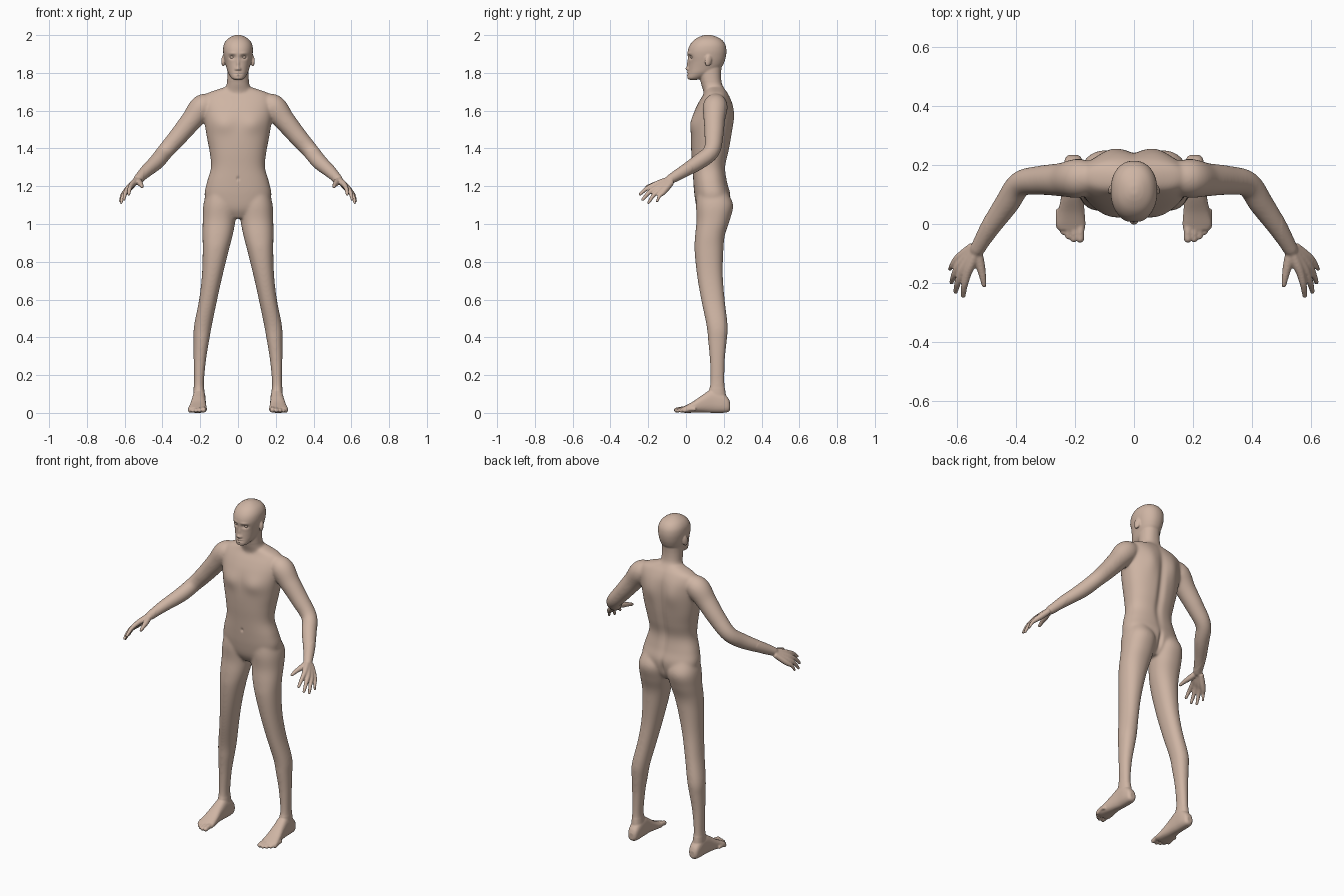
import bpy, bmesh, math
from mathutils import Vector, Matrix

bm = bmesh.new()


def spline(keys, n=6):
    """Catmull-Rom interpolation of equal-length tuples."""
    k = [Vector(p) for p in keys]
    k = [k[0] * 2 - k[1]] + k + [k[-1] * 2 - k[-2]]
    out = []
    for i in range(1, len(k) - 2):
        a, b, c, d = k[i - 1:i + 3]
        for j in range(n):
            t = j / n
            out.append((b * 2 + (c - a) * t + (a * 2 - b * 5 + c * 4 - d) * t * t
                        + (b * 3 - a - c * 3 + d) * t ** 3) * 0.5)
    return out + [k[-2]]


def skin_rings(rings):
    vs = [[bm.verts.new(p) for p in r] for r in rings]
    n = len(vs[0])
    for a, b in zip(vs, vs[1:]):
        for i in range(n):
            bm.faces.new((a[i], a[(i + 1) % n], b[(i + 1) % n], b[i]))
    bm.faces.new(vs[0][::-1])
    bm.faces.new(vs[-1])


def loft(keys, axis='z', power=2.2, n=32):
    """Keys: position on axis, centre x, low, high, half width."""
    rings = []
    for t, cx, lo, hi, hw in spline(keys):
        ring = []
        for i in range(n):
            c, s = math.cos(math.tau * i / n), math.sin(math.tau * i / n)
            x = cx + hw * math.copysign(abs(c) ** (2 / power), c)
            h = (lo + hi) / 2 + (hi - lo) / 2 * math.copysign(abs(s) ** (2 / power), s)
            ring.append((x, h, t) if axis == 'z' else (x, t, h))
        rings.append(ring)
    skin_rings(rings)


def tube(keys, n=16):
    """Round limb through x, y, z, radius with a rounded tip."""
    pts = [(Vector(p[:3]), p[3]) for p in spline(keys)]
    d = (pts[-1][0] - pts[-2][0]).normalized()
    p, r = pts[-1]
    pts += [(p + d * r * a, r * b) for a, b in ((.5, .87), (.87, .5), (.99, .12))]
    rings = []
    for i, (p, r) in enumerate(pts):
        t = pts[min(i + 1, len(pts) - 1)][0] - pts[max(i - 1, 0)][0]
        u = t.cross(Vector((.3, .2, 1)) if abs(t.normalized().z) < .9 else Vector((0, 1, 0))).normalized()
        w = t.cross(u).normalized()
        rings.append([p + (u * math.cos(math.tau * j / n) + w * math.sin(math.tau * j / n)) * r
                      for j in range(n)])
    skin_rings(rings)


# leg
loft([(1.17, .09, .06, .22, .075), (1.10, .095, .053, .25, .089), (1.02, .10, .056, .232, .087),
      (.94, .108, .048, .206, .08), (.86, .118, .045, .198, .069), (.73, .136, .058, .195, .055),
      (.60, .158, .08, .205, .048), (.46, .186, .109, .221, .047), (.38, .194, .117, .216, .041),
      (.28, .202, .126, .206, .033), (.16, .207, .128, .204, .027), (.09, .206, .115, .212, .031),
      (.03, .206, .11, .215, .03)])

# foot and toes
loft([(.234, .205, .015, .055, .016), (.222, .205, .004, .08, .028), (.19, .205, 0, .11, .034),
      (.14, .206, 0, .125, .035), (.09, .209, .002, .097, .038), (.04, .212, .001, .062, .045),
      (0, .214, 0, .04, .05), (-.02, .212, .002, .03, .045)], 'y', 2.5)
for x, y, r in ((.182, -.05, .014), (.204, -.052, .011), (.223, -.042, .0105),
                (.24, -.027, .010), (.255, -.008, .010)):
    tube([(x, y + .06, .02, r), (x, y + .03, .02, r), (x, y, r + .001, r)], 12)

# arm
tube([(.12, .16, 1.635, .045), (.185, .155, 1.622, .066), (.245, .15, 1.55, .057),
      (.315, .148, 1.465, .05), (.385, .135, 1.385, .044), (.43, .07, 1.33, .042),
      (.485, -.01, 1.28, .034), (.53, -.085, 1.235, .025)], 24)

# hand
fingers = [((.563, -.165, 1.208), (.578, -.243, 1.158), .0105),
           ((.582, -.16, 1.190), (.604, -.229, 1.130), .0105),
           ((.594, -.145, 1.175), (.618, -.198, 1.113), .010),
           ((.600, -.122, 1.166), (.624, -.153, 1.120), .009)]
for i, (k, t, r) in enumerate(fingers):
    k, t = Vector(k), Vector(t)
    w = Vector((.532 + .004 * i, -.088 + .004 * i, 1.237 - .005 * i))
    m = k.lerp(t, .5) + Vector((.003, -.003, .005))
    tube([(*w, .016), (*w.lerp(k, .6), .017), (*k, .0145), (*m, r + .001), (*t, r - .002)], 12)
tube([(.53, -.092, 1.232, .017), (.520, -.14, 1.217, .016), (.512, -.178, 1.207, .012),
      (.507, -.207, 1.197, .009)], 12)

# ear
bmesh.ops.create_uvsphere(bm, u_segments=16, v_segments=10, radius=1, matrix=Matrix.Translation((.077, .118, 1.865))
                          @ Matrix.Rotation(.35, 4, 'Z') @ Matrix.Rotation(-.2, 4, 'X')
                          @ Matrix.Diagonal((.010, .019, .032, 1)))

# mirror the paired parts
dup = bmesh.ops.duplicate(bm, geom=bm.verts[:] + bm.edges[:] + bm.faces[:])['geom']
bmesh.ops.scale(bm, vec=(-1, 1, 1), verts=[g for g in dup if isinstance(g, bmesh.types.BMVert)])

# torso
loft([(z, 0, f, b, w) for z, f, b, w in (
    (1.03, .085, .19, .05), (1.08, .058, .222, .15), (1.15, .045, .236, .177), (1.22, .039, .219, .165),
    (1.30, .034, .209, .143), (1.38, .028, .226, .15), (1.46, .026, .240, .165), (1.54, .031, .246, .178),
    (1.60, .046, .245, .185), (1.65, .07, .238, .185), (1.69, .095, .222, .165), (1.715, .105, .205, .10),
    (1.73, .115, .195, .05))], power=2.35, n=48)

# neck
loft([(z, 0, f, b, w) for z, f, b, w in (
    (1.64, .10, .225, .09), (1.70, .092, .214, .075), (1.74, .08, .192, .06), (1.79, .07, .186, .056),
    (1.85, .06, .19, .055))])

# head
loft([(z, 0, f, b, w) for z, f, b, w in (
    (1.763, .02, .055, .018), (1.772, .007, .09, .034), (1.80, .011, .15, .052), (1.83, .013, .188, .062),
    (1.86, .014, .204, .07), (1.89, .009, .212, .076), (1.92, .010, .214, .079), (1.95, .022, .208, .075),
    (1.975, .044, .19, .06), (1.992, .073, .16, .036), (2.001, .1, .13, .012))], n=48)

bmesh.ops.recalc_face_normals(bm, faces=bm.faces[:])
me = bpy.data.meshes.new("body")
bm.to_mesh(me)
bm.free()
body = bpy.data.objects.new("body", me)
bpy.context.collection.objects.link(body)
bpy.context.view_layer.objects.active = body
body.select_set(True)

# fuse all parts into one skin
mod = body.modifiers.new("fuse", 'REMESH')
mod.mode = 'VOXEL'
mod.voxel_size = .0045
bpy.ops.object.modifier_apply(modifier=mod.name)

# blend joints strongly on trunk and limbs, lightly on hands, feet and head
group = body.vertex_groups.new(name="trunk")
group.add([v.index for v in body.data.vertices
           if .13 < v.co.z < 1.755 and abs(v.co.x) < .5], 1, 'REPLACE')
for name, count, vg in (("fine", 4, ""), ("blend", 40, "trunk")):
    mod = body.modifiers.new(name, 'SMOOTH')
    mod.factor, mod.iterations, mod.vertex_group = .5, count, vg
    bpy.ops.object.modifier_apply(modifier=mod.name)

# sculpted details: x, z, spread x, spread z, y shift, side (-1 front, 1 back)
details = [
    (.031, 1.883, .017, .011, .013, -1), (.03, 1.903, .02, .007, -.004, -1),   # eye socket, brow
    (0, 1.822, .011, .010, -.013, -1), (0, 1.848, .008, .024, -.009, -1),      # nose
    (.011, 1.819, .006, .006, -.006, -1), (0, 1.801, .018, .004, -.006, -1),   # nostril, upper lip
    (0, 1.788, .016, .004, -.005, -1), (0, 1.7945, .02, .002, .003, -1),       # lower lip, mouth
    (.08, 1.53, .06, .05, -.012, -1), (0, 1.24, .007, .010, .006, -1),         # chest, navel
    (.075, 1.58, .05, .08, .013, 1), (0, 1.42, .022, .20, -.012, 1),           # shoulder blade, spine
    (0, 1.10, .012, .05, -.012, 1)]
normals = [v.normal.y for v in body.data.vertices]
for v, ny in zip(body.data.vertices, normals):
    x, _, z = v.co
    if z < .95 or abs(x) > .24:
        continue
    for cx, cz, sx, sz, dy, side in details:
        w = max(0, ny * side)
        e = ((abs(x) - cx) / sx) ** 2 + ((z - cz) / sz) ** 2
        if w and e < 9:
            v.co.y += dy * min(1, w * 1.4) * math.exp(-e)
bpy.ops.object.shade_smooth()

skin = bpy.data.materials.new("skin")
skin.diffuse_color = (.62, .46, .37, 1)
body.data.materials.clear()
body.data.materials.append(skin)

# eyes
for side, name in ((-1, "right_eye"), (1, "left_eye")):
    bpy.ops.mesh.primitive_uv_sphere_add(segments=20, ring_count=12, radius=.012,
                                         location=(side * .031, .036, 1.884))
    eye = bpy.context.object
    eye.name = name
    bpy.ops.object.shade_smooth()
    eye.data.materials.append(skin)
